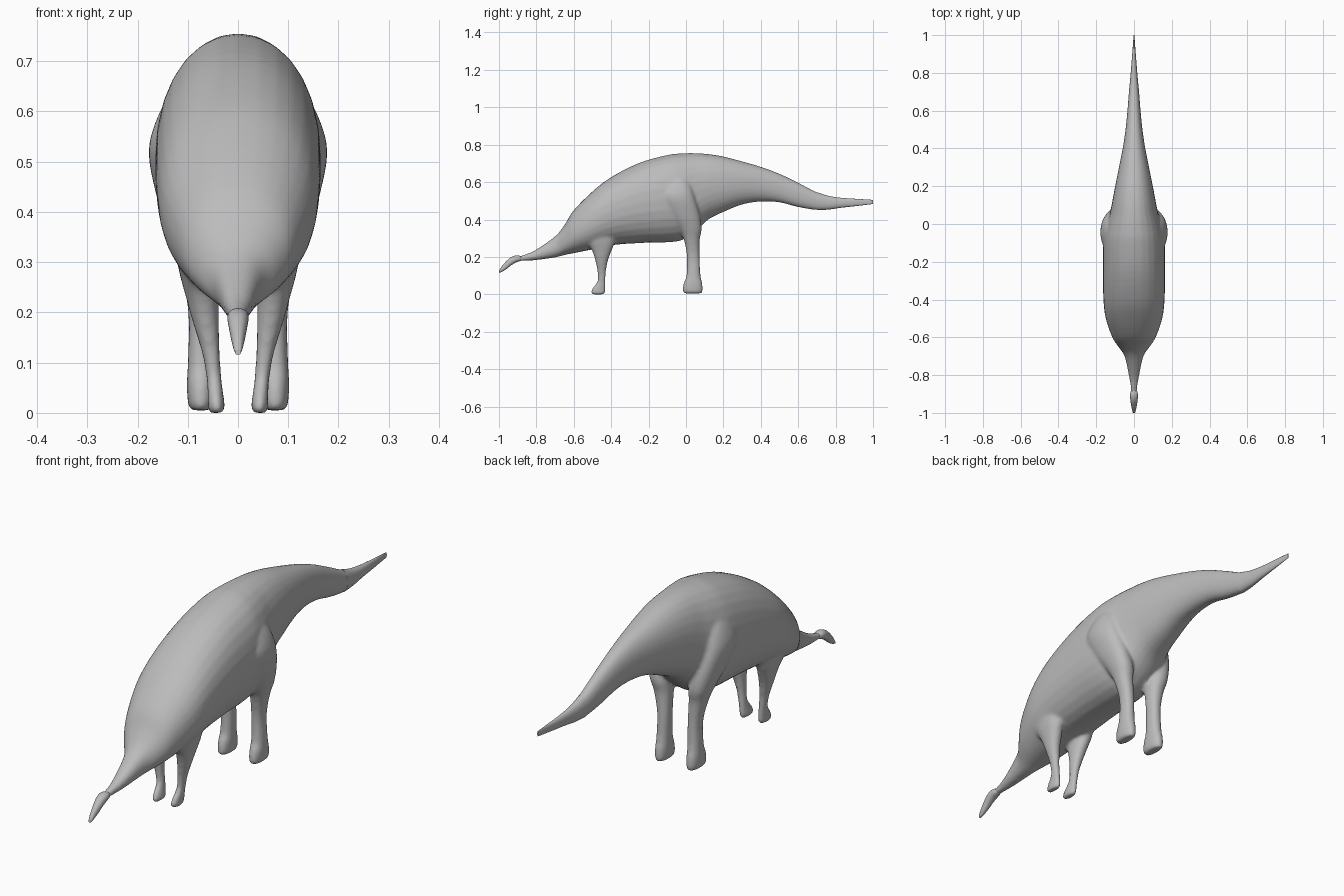
import bpy
import bmesh
from math import cos, sin, pi, copysign
from mathutils import Vector

if "Cube" in bpy.data.objects:
    bpy.data.objects.remove(bpy.data.objects["Cube"])

SIDES = 28

skin = bpy.data.materials.new("grey skin")
skin.use_nodes = True
grey = (0.5, 0.5, 0.5, 1)
skin.diffuse_color = grey
skin.node_tree.nodes["Principled BSDF"].inputs["Base Color"].default_value = grey


def smooth_stations(stations, steps=4):
    """Catmull-Rom interpolation between the stations."""
    pts = [Vector(s) for s in stations]
    pts = [pts[0]] + pts + [pts[-1]]
    out = []
    for a, b, c, d in zip(pts, pts[1:], pts[2:], pts[3:]):
        for i in range(steps):
            t = i / steps
            out.append(b + (c - a) * (t / 2)
                       + (a * 2 - b * 5 + c * 4 - d) * (t * t / 2)
                       + (b * 3 - a - c * 3 + d) * (t ** 3 / 2))
    return out + [pts[-1]]


def loft(bm, rings):
    """Skin a closed tube through rings of points."""
    loops = [[bm.verts.new(p) for p in ring] for ring in rings]
    for low, high in zip(loops, loops[1:]):
        for i in range(SIDES):
            j = (i + 1) % SIDES
            bm.faces.new((low[i], low[j], high[j], high[i]))
    bm.faces.new(loops[0])
    bm.faces.new(loops[-1])


def rounded(angle, power):
    c, s = cos(angle), sin(angle)
    return copysign(abs(c) ** (2 / power), c), copysign(abs(s) ** (2 / power), s)


def trunk(bm, stations):
    """Stations along y: y, underside, top, half width."""
    rings = []
    for y, low, top, half in smooth_stations(stations):
        ring = []
        for i in range(SIDES):
            u, v = rounded(2 * pi * i / SIDES, 2.2)
            ring.append((u * half, y, (low + top) / 2 + v * (top - low) / 2))
        rings.append(ring)
    loft(bm, rings)


def limb(bm, stations, side):
    """Stations down z: z, x, y, x radius, y radius."""
    rings = []
    for z, x, y, rx, ry in smooth_stations(stations):
        ring = []
        for i in range(SIDES):
            u, v = rounded(2 * pi * i / SIDES, 2.2)
            ring.append((side * (x + u * rx), y + v * ry, z))
        rings.append(ring)
    loft(bm, rings)


def finish(bm, name):
    bmesh.ops.recalc_face_normals(bm, faces=bm.faces)
    mesh = bpy.data.meshes.new(name)
    bm.to_mesh(mesh)
    bm.free()
    mesh.materials.append(skin)
    obj = bpy.data.objects.new(name, mesh)
    bpy.context.collection.objects.link(obj)
    bpy.ops.object.select_all(action='DESELECT')
    obj.select_set(True)
    bpy.context.view_layer.objects.active = obj
    return obj


# Neck, torso and tail root
torso = [
    (-.91, .178, .2, .013), (-.86, .18, .213, .018), (-.8, .183, .24, .028),
    (-.7, .197, .31, .05), (-.65, .21, .37, .083), (-.6, .22, .45, .115),
    (-.5, .24, .55, .15), (-.4, .262, .627, .162), (-.25, .274, .703, .165),
    (-.1, .278, .745, .163), (-.02, .29, .754, .15), (.05, .335, .755, .13),
    (.12, .4, .75, .115), (.2, .44, .737, .1), (.3, .48, .711, .08),
    (.4, .496, .682, .06), (.5, .491, .645, .045), (.6, .466, .597, .035),
    (.7, .45, .546, .027), (.76, .453, .527, .021)]

# Slim end of the tail
tail = [
    (.7, .45, .546, .027), (.76, .453, .527, .021), (.83, .463, .516, .015),
    (.92, .473, .51, .008), (1, .483, .505, .002)]

# Drooping beak
beak = [
    (-1, .116, .125, .006), (-.985, .12, .15, .01), (-.96, .135, .178, .015),
    (-.935, .155, .199, .019), (-.91, .17, .208, .021), (-.89, .177, .206, .018),
    (-.875, .182, .2, .01)]

hind_leg = [
    (.64, .11, -.04, .02, .03), (.59, .118, -.045, .042, .07),
    (.52, .125, -.045, .053, .092), (.43, .112, -.012, .05, .085),
    (.35, .093, .022, .045, .062), (.29, .082, .031, .036, .042),
    (.2, .072, .039, .027, .034), (.1, .073, .04, .027, .038),
    (.06, .074, .037, .028, .05), (.02, .074, .036, .026, .054),
    (.005, .074, .036, .02, .048)]

fore_leg = [
    (.42, .085, -.47, .04, .06), (.34, .085, -.465, .042, .085),
    (.28, .079, -.455, .038, .075), (.235, .072, -.45, .033, .053),
    (.18, .064, -.451, .026, .034), (.12, .054, -.451, .018, .023),
    (.07, .048, -.452, .015, .022), (.03, .044, -.466, .016, .036),
    (.01, .043, -.47, .017, .038), (0, .043, -.47, .014, .034)]

# Torso and legs blended into one skin
bm = bmesh.new()
trunk(bm, torso)
for side in (1, -1):
    limb(bm, hind_leg, side)
    limb(bm, fore_leg, side)
body = finish(bm, "body_and_legs")
blend = body.modifiers.new("blend", 'REMESH')
blend.mode = 'VOXEL'
blend.voxel_size = 0.007
blend.use_smooth_shade = True
relax = body.modifiers.new("relax", 'SMOOTH')
relax.factor = 0.5
relax.iterations = 10
bpy.ops.object.shade_smooth()

for name, stations in (("tail_tip", tail), ("beak", beak)):
    bm = bmesh.new()
    trunk(bm, stations)
    finish(bm, name)
    bpy.ops.object.shade_smooth_by_angle()
